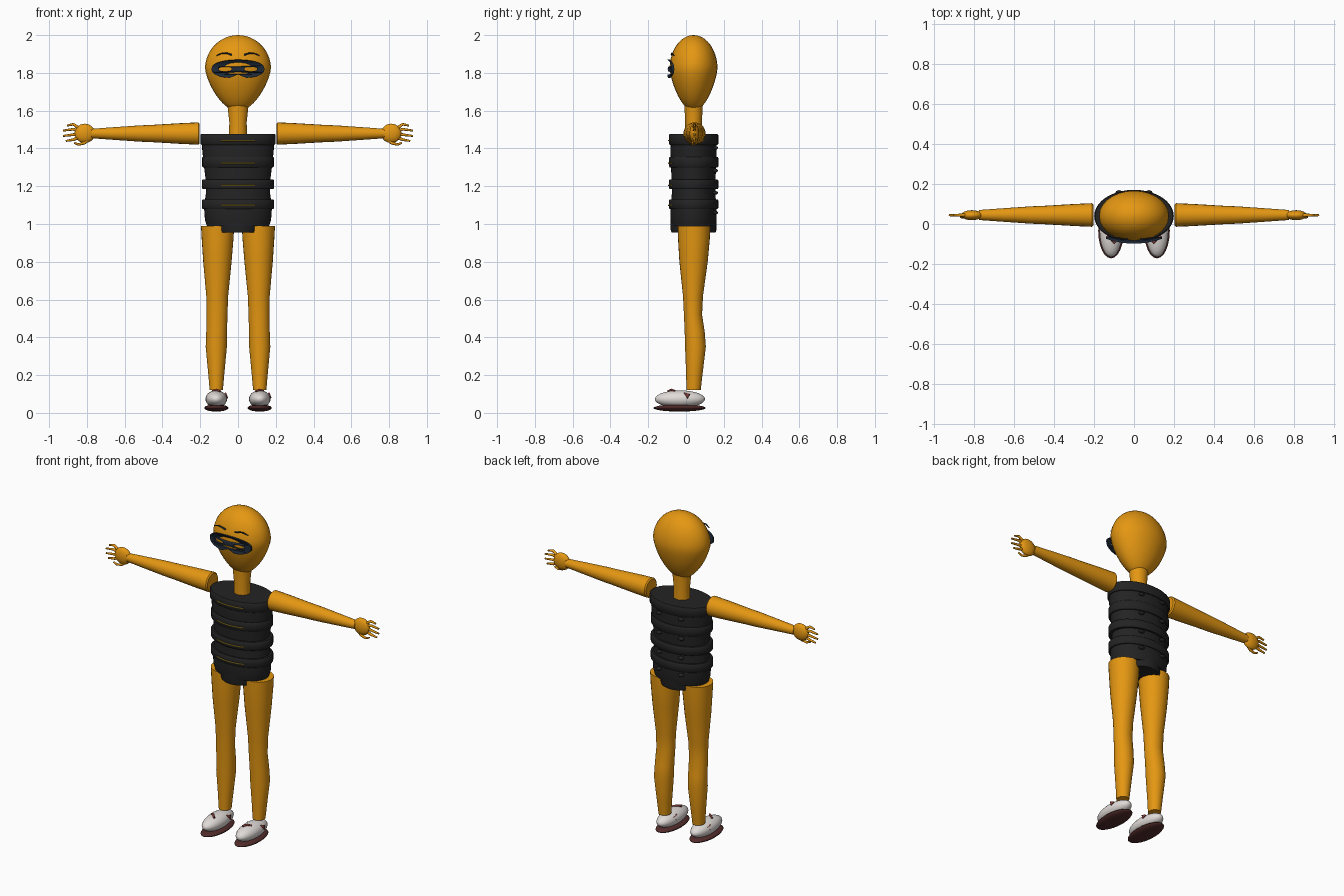
import bpy, bmesh, math
from mathutils import Vector

if "Cube" in bpy.data.objects:
    bpy.data.objects.remove(bpy.data.objects["Cube"], do_unlink=True)


def material(name, r, g, b):
    m = bpy.data.materials.new(name)
    m.use_nodes = True
    m.diffuse_color = (r, g, b, 1)
    m.node_tree.nodes["Principled BSDF"].inputs["Base Color"].default_value = (r, g, b, 1)
    return m


ORANGE = material("orange skin", 0.78, 0.31, 0.006)
BLACK = material("black armour", 0.017, 0.017, 0.018)
NAVY = material("navy mask", 0.014, 0.024, 0.042)
GOLD = material("dull gold", 0.32, 0.22, 0.02)
WHITE = material("white shoe", 0.75, 0.71, 0.69)
BROWN = material("dark brown sole", 0.085, 0.025, 0.024)
RED = material("red trim", 0.25, 0.05, 0.04)

Y = 0.04  # depth of the body axis


def loft(name, rings, mat, axis="z", sides=28):
    """Skin ellipses (position, centre u, centre v, radius u, radius v)."""
    bm = bmesh.new()
    loops = []
    for p, cu, cv, ru, rv in rings:
        loop = []
        for i in range(sides):
            a = math.tau * i / sides
            u, v = cu + ru * math.cos(a), cv + rv * math.sin(a)
            loop.append(bm.verts.new((u, v, p) if axis == "z" else (p, u, v)))
        loops.append(loop)
    for a, b in zip(loops, loops[1:]):
        for i in range(sides):
            j = (i + 1) % sides
            bm.faces.new((a[i], a[j], b[j], b[i]))
    bm.faces.new(loops[0])
    bm.faces.new(loops[-1])
    bmesh.ops.recalc_face_normals(bm, faces=bm.faces[:])
    return finish(name, bm, mat)


def finish(name, bm, mat):
    me = bpy.data.meshes.new(name)
    bm.to_mesh(me)
    bm.free()
    ob = bpy.data.objects.new(name, me)
    bpy.context.collection.objects.link(ob)
    me.materials.append(mat)
    smooth(ob)
    return ob


def smooth(ob):
    bpy.ops.object.select_all(action="DESELECT")
    ob.select_set(True)
    bpy.context.view_layer.objects.active = ob
    bpy.ops.object.shade_smooth_by_angle(angle=math.radians(40))


def ellipsoid(name, centre, radii, mat):
    bm = bmesh.new()
    bmesh.ops.create_uvsphere(bm, u_segments=24, v_segments=14, radius=1)
    for v in bm.verts:
        v.co = Vector(c + k * r for c, k, r in zip(centre, v.co, radii))
    return finish(name, bm, mat)


def tube(name, points, radius, mat, tip=1.0):
    """Round tube through a few points, thinning towards the last."""
    cu = bpy.data.curves.new(name, "CURVE")
    cu.dimensions = "3D"
    cu.bevel_depth = radius
    cu.bevel_resolution = 2
    cu.use_fill_caps = True
    sp = cu.splines.new("POLY")
    sp.points.add(len(points) - 1)
    for i, (q, p) in enumerate(zip(sp.points, points)):
        q.co = (*p, 1)
        q.radius = 1 + (tip - 1) * i / (len(points) - 1)
    cu.materials.append(mat)
    ob = bpy.data.objects.new(name, cu)
    bpy.context.collection.objects.link(ob)
    return ob


# Egg-shaped head and neck
egg = []
for i in range(25):
    t = math.radians(-82 + 171 * i / 24)
    s, c = math.sin(t), math.cos(t)
    k = c * (1 + 0.25 * min(s, 0))
    egg.append((1.82 + (0.18 if s > 0 else 0.222) * s, 0, Y, 0.175 * k, 0.127 * k))
loft("head", egg, ORANGE)
loft("neck", [(1.45, 0, Y, 0.048, 0.045), (1.54, 0, Y, 0.046, 0.044),
              (1.63, 0, Y, 0.056, 0.049)], ORANGE)

# Mask: one outline with two eye openings, bowed round the face
cu = bpy.data.curves.new("mask", "CURVE")
cu.dimensions = "2D"
cu.fill_mode = "BOTH"
cu.extrude = 0.006
for cx, rx, rz in ((0, 0.14, 0.05), (-0.067, 0.034, 0.012), (0.067, 0.034, 0.012)):
    sp = cu.splines.new("POLY")
    sp.points.add(39)
    sp.use_cyclic_u = True
    for i, q in enumerate(sp.points):
        a = math.tau * i / 40
        x, z = cx + rx * math.cos(a), rz * math.copysign(abs(math.sin(a)) ** 0.8, math.sin(a))
        if cx == 0 and z < 0:  # notch over the nose
            z += 0.022 * math.exp(-(x / 0.028) ** 2)
        q.co = (x, z, 0, 1)
mask = bpy.data.objects.new("mask", cu)
bpy.context.collection.objects.link(mask)
bpy.ops.object.select_all(action="DESELECT")
mask.select_set(True)
bpy.context.view_layer.objects.active = mask
bpy.ops.object.convert(target="MESH")
mask = bpy.context.view_layer.objects.active
for v in mask.data.vertices:
    x, z, d = v.co
    v.co = (x, -0.092 - d + 0.024 * (x / 0.14) ** 2, 1.82 + z)
mask.data.materials.clear()
mask.data.materials.append(NAVY)

# Torso shell and pelvis
loft("torso", [(0.99, 0, Y, 0.165, 0.115), (1.02, 0, Y, 0.175, 0.122),
               (1.09, 0, Y, 0.18, 0.122), (1.16, 0, Y, 0.17, 0.115),
               (1.24, 0, Y, 0.172, 0.116), (1.32, 0, Y, 0.182, 0.121),
               (1.40, 0, Y, 0.19, 0.122), (1.465, 0, Y, 0.19, 0.118)], BLACK, sides=40)
loft("pelvis", [(0.955, 0, Y, 0.115, 0.117), (0.97, 0, Y, 0.12, 0.121),
                (1.05, 0, Y, 0.12, 0.121)], BLACK)

# Raised armour bands, gold slits in front and studs behind
bands = ((1.448, 0.199, 0.029), (1.328, 0.190, 0.028), (1.21, 0.191, 0.026), (1.105, 0.191, 0.026))
for z, rx, h in bands:
    ry = 0.131
    loft("armour_band", [(z - h, 0, Y, rx - 0.005, ry - 0.005), (z - h + 0.006, 0, Y, rx, ry),
                         (z + h - 0.006, 0, Y, rx, ry), (z + h, 0, Y, rx - 0.005, ry - 0.005)],
         BLACK, sides=40)
    xs = [-0.09 + 0.018 * i for i in range(11)]
    tube("gold_slit", [(x, Y - ry * math.sqrt(1 - (x / rx) ** 2), z - 0.006) for x in xs], 0.004, GOLD)
    for s in (-1, 1):
        ellipsoid("back_stud", (s * 0.075, 0.155, z - 0.045), (0.018, 0.014, 0.01), BLACK)

for s in (-1, 1):
    # Eyebrow
    tube("eyebrow", [(s * 0.032, -0.076, 1.895), (s * 0.055, -0.076, 1.903),
                     (s * 0.085, -0.07, 1.904), (s * 0.114, -0.064, 1.892)], 0.005, NAVY, 0.6)

    # Arm, palm, fingers and thumb
    arm = ((0.203, 0.052), (0.21, 0.059), (0.30, 0.055), (0.45, 0.046), (0.52, 0.043),
           (0.65, 0.034), (0.775, 0.025))
    loft("arm", [(s * x, 0.045, 1.479, r, r) for x, r in arm], ORANGE, "x", 20)
    ellipsoid("palm", (s * 0.811, 0.044, 1.48), (0.054, 0.025, 0.051), ORANGE)
    for dz, reach in ((0.036, 0.905), (0.014, 0.926), (-0.01, 0.926), (-0.032, 0.912)):
        tube("finger", [(s * 0.835, 0.044, 1.48 + dz * 0.6), (s * 0.872, 0.044, 1.485 + dz * 1.2),
                        (s * reach, 0.044, 1.478 + dz * 1.2)], 0.010, ORANGE, 0.5)
    tube("thumb", [(s * 0.795, 0.04, 1.445), (s * 0.815, 0.036, 1.428),
                   (s * 0.845, 0.034, 1.421), (s * 0.868, 0.034, 1.43)], 0.010, ORANGE, 0.5)

    # Leg
    leg = ((0.12, 0.115, 0.04, 0.035, 0.038), (0.2, 0.115, 0.044, 0.042, 0.043),
           (0.35, 0.115, 0.05, 0.056, 0.055), (0.43, 0.113, 0.046, 0.055, 0.053),
           (0.52, 0.111, 0.037, 0.055, 0.048), (0.62, 0.11, 0.037, 0.058, 0.053),
           (0.8, 0.109, 0.04, 0.075, 0.075), (0.92, 0.108, 0.042, 0.084, 0.084),
           (0.99, 0.108, 0.042, 0.088, 0.086))
    loft("leg", [(z, s * x, y, rx, ry) for z, x, y, rx, ry in leg], ORANGE)

    # Shoe with sole, lace and side trim
    ellipsoid("shoe", (s * 0.115, -0.032, 0.073), (0.057, 0.133, 0.046), WHITE)
    ellipsoid("sole", (s * 0.115, -0.034, 0.026), (0.064, 0.138, 0.019), BROWN)
    tube("shoe_lace", [(s * 0.095, -0.095, 0.115), (s * 0.115, -0.075, 0.122),
                       (s * 0.135, -0.06, 0.116)], 0.006, RED)
    for side in (-1, 1):
        x = s * 0.115 + side * 0.052
        bm = bmesh.new()
        tri = [bm.verts.new(p) for p in ((x - side * 0.008, -0.012, 0.106), (x - side * 0.008, 0.02, 0.095),
                                         (x + side * 0.004, 0.008, 0.075))]
        bm.faces.new(tri)
        trim = finish("shoe_trim", bm, RED)
        trim.modifiers.new("thickness", "SOLIDIFY").thickness = 0.008
